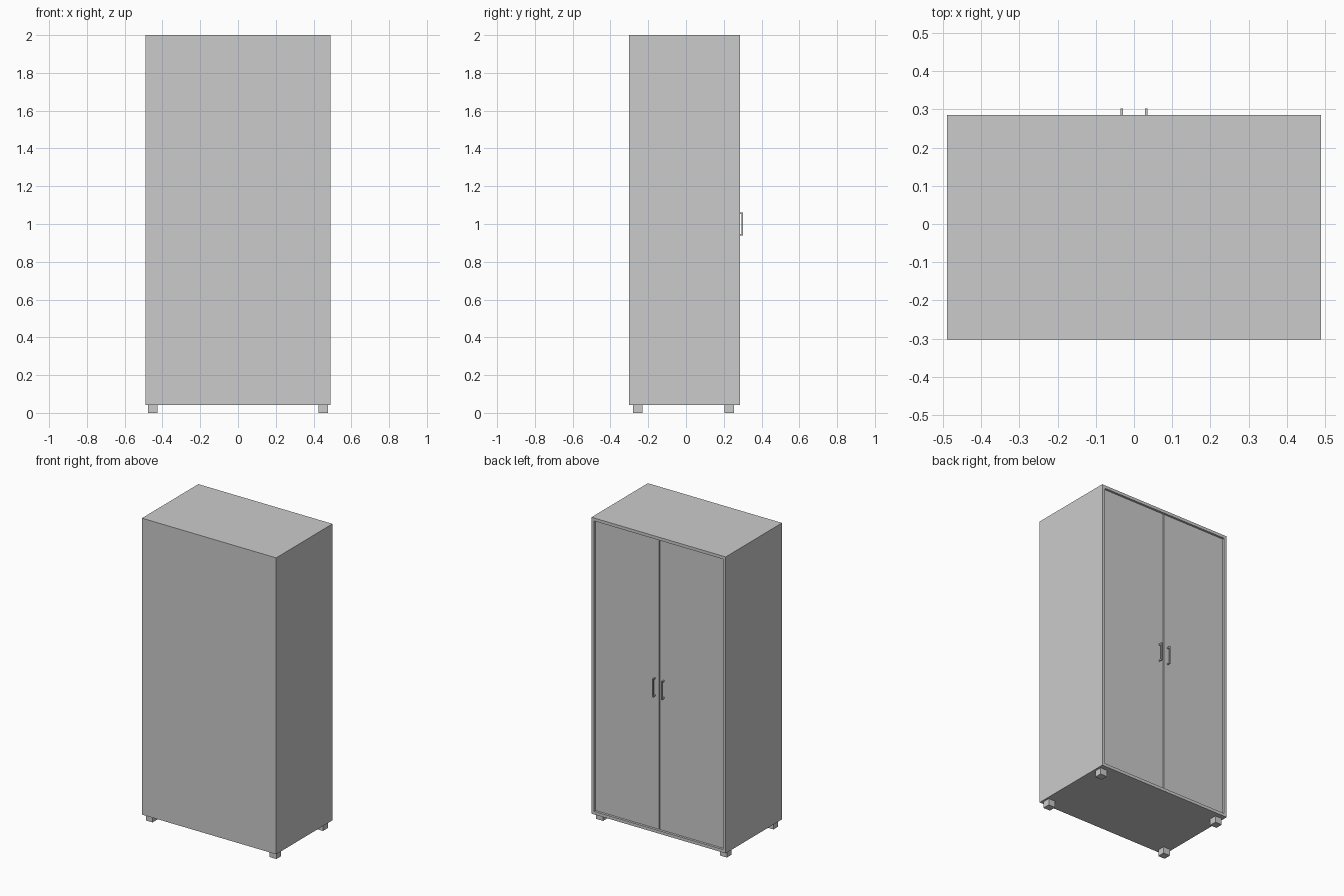
import bpy

if "Cube" in bpy.data.objects:
    bpy.data.objects.remove(bpy.data.objects["Cube"])

# Overall dimensions
W = 0.49                    # half width
Y0, Y1 = -0.302, 0.286      # rear panel plane / door opening plane
Z0, Z1 = 0.043, 2.0         # carcass bottom and top
T = 0.02                    # panel thickness
GAP = 0.003                 # clearance around each door
DOOR_Y = Y1 - 0.01          # doors sit slightly recessed


def boxes(name, spans):
    """One mesh object made of axis-aligned boxes (x0, x1, y0, y1, z0, z1)."""
    verts, faces = [], []
    quads = [(0, 1, 3, 2), (4, 6, 7, 5), (0, 4, 5, 1),
             (2, 3, 7, 6), (0, 2, 6, 4), (1, 5, 7, 3)]
    for x0, x1, y0, y1, z0, z1 in spans:
        n = len(verts)
        verts += [(x, y, z) for x in (x0, x1) for y in (y0, y1) for z in (z0, z1)]
        faces += [tuple(n + i for i in q) for q in quads]
    mesh = bpy.data.meshes.new(name)
    mesh.from_pydata(verts, [], faces)
    obj = bpy.data.objects.new(name, mesh)
    bpy.context.collection.objects.link(obj)
    return obj


# Carcass panels
boxes("top_panel", [(-W, W, Y0, Y1, Z1 - T, Z1)])
boxes("bottom_panel", [(-W, W, Y0, Y1, Z0, Z0 + T)])
boxes("back_panel", [(-W + T, W - T, Y0, Y0 + T, Z0 + T, Z1 - T)])

for label, s in (("left", -1), ("right", 1)):
    def side(a, b):
        return tuple(sorted((s * a, s * b)))

    boxes(label + "_side_panel", [(*side(W - T, W), Y0, Y1, Z0 + T, Z1 - T)])

    # Door leaf
    boxes(label + "_door", [(*side(GAP, W - T - GAP), DOOR_Y - T, DOOR_Y,
                             Z0 + T + GAP, Z1 - T - GAP)])

    # C-shaped pull handle: grip bar and two posts
    hx = side(0.029, 0.036)
    yb, yg, r = DOOR_Y, 0.302, 0.008
    boxes(label + "_handle", [(*hx, yg - r, yg, 0.94, 1.06),
                              (*hx, yb, yg - r, 0.94, 0.94 + r),
                              (*hx, yb, yg - r, 1.06 - r, 1.06)])

    # Feet
    for end, cy in (("front", -0.256), ("rear", 0.23)):
        boxes(f"{label}_{end}_foot", [(*side(0.427, 0.477), cy - 0.025,
                                       cy + 0.025, 0, Z0)])
